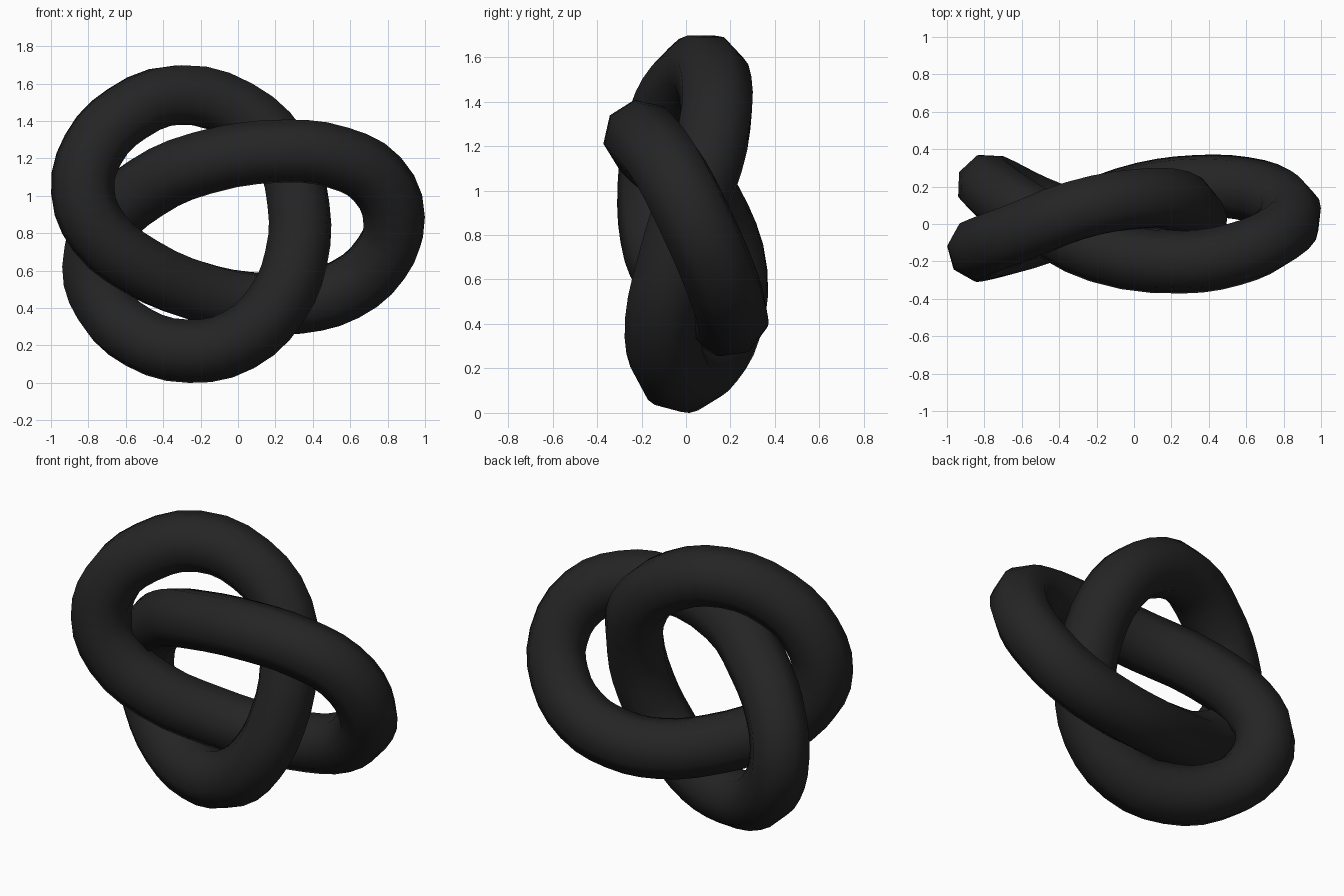
import bpy

if "Cube" in bpy.data.objects:
    bpy.data.objects.remove(bpy.data.objects["Cube"])

# Centre line of the closed trefoil tube (x, y, z)
path = [
    (0.83, 0.04, 0.86), (0.74, -0.075, 1.085), (0.53, -0.165, 1.20),
    (0.25, -0.205, 1.235), (-0.20, -0.145, 1.17), (-0.50, 0.01, 1.035),
    (-0.71, 0.14, 0.84), (-0.785, 0.205, 0.62), (-0.72, 0.18, 0.41),
    (-0.54, 0.09, 0.24), (-0.27, -0.01, 0.165), (0.00, -0.085, 0.225),
    (0.205, -0.105, 0.42), (0.305, -0.055, 0.66), (0.318, 0.03, 0.95),
    (0.225, 0.12, 1.24), (-0.01, 0.13, 1.455), (-0.32, 0.07, 1.535),
    (-0.60, -0.04, 1.435), (-0.78, -0.11, 1.245), (-0.835, -0.14, 1.02),
    (-0.75, -0.13, 0.80), (-0.53, -0.065, 0.62), (-0.22, 0.075, 0.485),
    (0.05, 0.165, 0.425), (0.32, 0.20, 0.425), (0.57, 0.19, 0.495),
    (0.76, 0.13, 0.66),
]

curve = bpy.data.curves.new("knot_path", 'CURVE')
curve.dimensions = '3D'
curve.twist_mode = 'MINIMUM'
curve.resolution_u = 3
curve.bevel_depth = 0.171
curve.bevel_resolution = 2      # eight-sided tube
spline = curve.splines.new('BEZIER')
spline.bezier_points.add(len(path) - 1)
for bp, co in zip(spline.bezier_points, path):
    bp.co = co
    bp.handle_left_type = bp.handle_right_type = 'AUTO'
spline.use_cyclic_u = True
spline.use_smooth = True

# Turn the swept curve into a smooth mesh
helper = bpy.data.objects.new("path_helper", curve)
bpy.context.collection.objects.link(helper)
bpy.context.view_layer.update()
deps = bpy.context.evaluated_depsgraph_get()
mesh = bpy.data.meshes.new_from_object(helper.evaluated_get(deps))
bpy.data.objects.remove(helper)

knot = bpy.data.objects.new("knot_tube", mesh)
bpy.context.collection.objects.link(knot)
for p in mesh.polygons:
    p.use_smooth = True

# Dark finish
mat = bpy.data.materials.new("dark_grey")
mat.diffuse_color = (0.018, 0.018, 0.018, 1)
mat.use_nodes = True
mat.node_tree.nodes["Principled BSDF"].inputs["Base Color"].default_value = mat.diffuse_color
mesh.materials.clear()
mesh.materials.append(mat)

# Rest on the ground and centre
for axis in (0, 1):
    vals = [v.co[axis] for v in mesh.vertices]
    shift = -(min(vals) + max(vals)) / 2
    for v in mesh.vertices:
        v.co[axis] += shift
low = min(v.co.z for v in mesh.vertices)
for v in mesh.vertices:
    v.co.z -= low
